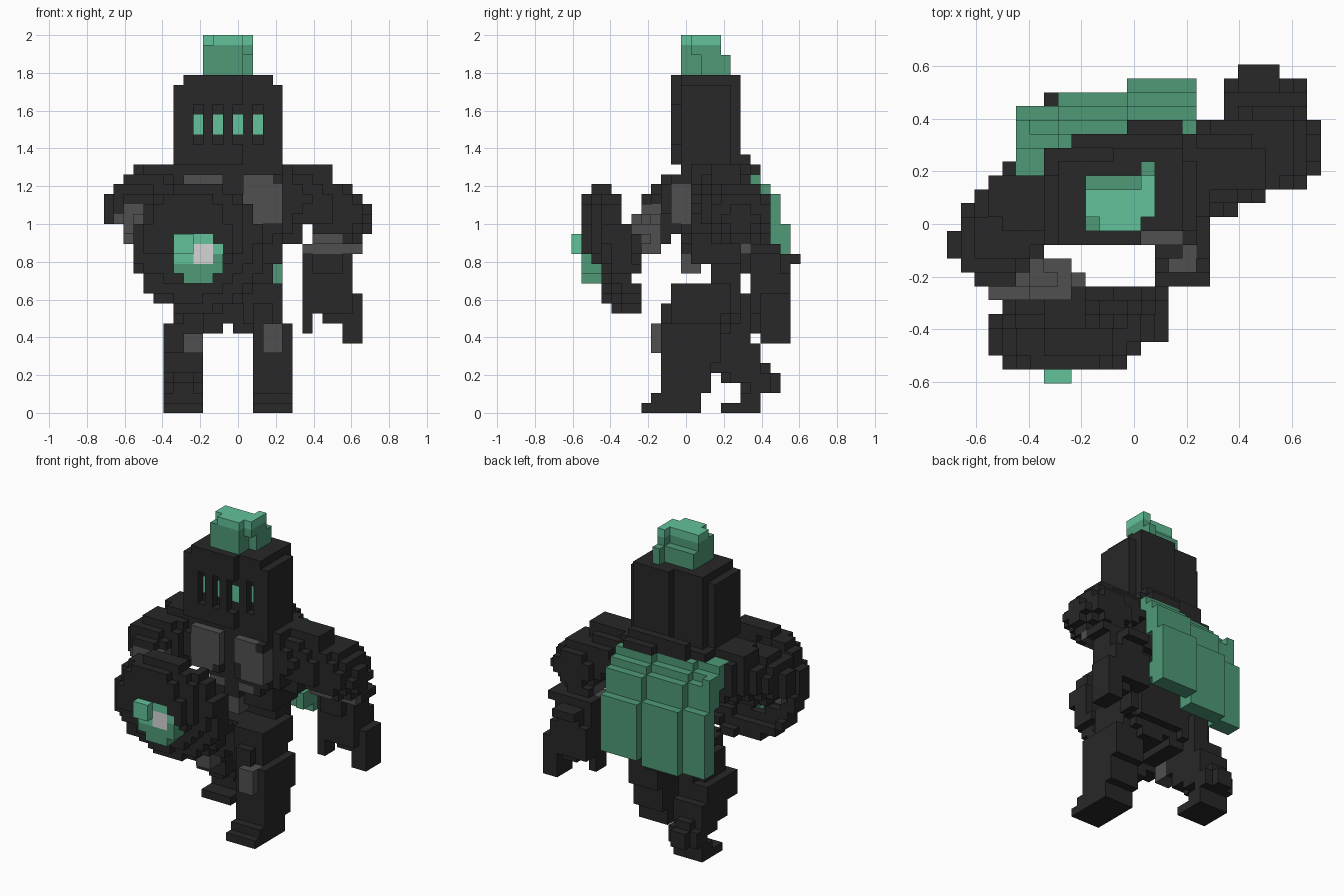
import bpy, bmesh
from mathutils import Vector

old = bpy.data.objects.get("Cube")
if old:
    bpy.data.objects.remove(old, do_unlink=True)

CELL = 1 / 19                       # one block
NX, NY, NZ = 27, 23, 38             # grid size in blocks


def material(name, col):
    m = bpy.data.materials.new(name)
    m.diffuse_color = (*col, 1)
    m.use_nodes = True
    m.node_tree.nodes["Principled BSDF"].inputs["Base Color"].default_value = (*col, 1)
    return m


MATS = [material("charcoal", (0.021, 0.021, 0.021)),
        material("steel grey", (0.08, 0.08, 0.08)),
        material("light green", (0.123, 0.54, 0.325)),
        material("deep green", (0.077, 0.32, 0.185)),
        material("pale grey", (0.66, 0.66, 0.66))]
BLACK, GREY, LIGHT, DEEP, PALE = range(5)


# --- block shapes, each returns a set of cells ---
def box(i0, i1, j0, j1, k0, k1, round_=False):
    return {(i, j, k) for i in range(i0, i1) for j in range(j0, j1) for k in range(k0, k1)
            if not (round_ and i in (i0, i1 - 1) and j in (j0, j1 - 1))}


def capsule(a, ra, b, rb):
    a, b = Vector(a), Vector(b)
    d = b - a
    out = set()
    for c in box(0, NX, 0, NY, 0, NZ):
        p = Vector(c) + Vector((.5, .5, .5))
        t = min(1, max(0, (p - a).dot(d) / d.dot(d)))
        if (p - a - d * t).length < ra + (rb - ra) * t:
            out.add(c)
    return out


parts, taken = {}, set()


def part(name, cells, colour=lambda i, j, k: BLACK):
    """Claim free cells for a part and colour them by a rule."""
    cells = cells - taken
    taken.update(cells)
    parts[name] = {c: colour(*c) for c in cells}


# --- helmet, slightly turned, with four vertical eye slits ---
SLITS = {9: 10, 11: 10, 13: 10, 15: 11}          # column: front layer
helmet = (box(7, 14, 10, 15, 25, 33) | box(8, 14, 10, 16, 25, 34) | box(14, 18, 11, 16, 25, 33)
          | box(14, 17, 11, 16, 25, 34) | box(12, 17, 16, 17, 25, 34))
for i, j in SLITS.items():
    helmet -= box(i, i + 1, j, j + 1, 27, 31)
part("helmet", helmet, lambda i, j, k:
     LIGHT if SLITS.get(i) == j - 1 and 28 <= k < 30 else BLACK)

# --- plume ---
part("plume", box(10, 14, 11, 14, 34, 37) | box(10, 14, 12, 14, 37, 38) | box(11, 14, 11, 12, 37, 38)
     | box(10, 14, 14, 15, 34, 36) | box(14, 15, 13, 16, 34, 36) | box(14, 15, 12, 15, 36, 38),
     lambda i, j, k: LIGHT if k >= 37 else DEEP)


# --- boss, then round tilted shield ---
def boss_colour(i, j, k):
    if 9 <= i < 11 and 15 <= k < 17:
        return PALE
    return LIGHT if k >= 16 or (k == 15 and i < 11) else DEEP


boss = box(7, 12, 1, 4, 13, 18) - {(i, j, k) for i in (7, 11) for j in (1, 2, 3) for k in (13, 17)}
part("shield_boss", boss | box(7, 9, 0, 1, 16, 18), boss_colour)


def in_shield(c):
    dx, dz = (c[0] - 9) / 6.5, (c[2] - 16) / 6.5
    r2 = dx * dx + dz * dz
    front = 1.2 + 2 * r2 + 0.8 * dx - 1.4 * dz
    return r2 < 1.02 and -0.5 < c[1] - front < 1.75 and c[1] >= 1


part("shield", {c for c in box(3, 16, 0, 9, 10, 23) if in_shield(c)}
     | box(5, 12, 1, 2, 16, 21) | box(4, 13, 1, 2, 16, 19))

# --- cape: three stepped panels, each set further back than the last ---
cape = set()
for i0, i1, back, low in ((5, 8, 20, 11), (8, 13, 21, 11), (13, 18, 22, 12)):
    for k0, k1, step in ((low, 19, 0), (19, 22, 1), (22, 23, 2), (23, 24, 3)):
        cape |= box(i0, i1, back - step - 2, back - step, k0, k1)
cape |= box(5, 6, 16, 19, 21, 23) | box(17, 18, 18, 20, 13, 15)
part("cape", cape, lambda i, j, k: DEEP)


# --- torso with chest and belly plates ---
def torso_colour(i, j, k):
    if j <= 11 and 19 <= k < 24 and (7 < i < 12 or 13 < i < 18):
        return BLACK if (i, k) in ((17, 23), (14, 20), (14, 19), (11, 19)) else GREY
    if j <= 12 and (k in (14, 15) and 12 <= i < 14 or k == 17 and i in (10, 11, 14, 15)):
        return GREY
    return BLACK


torso = (box(8, 19, 11, 18, 18, 25, True) | box(7, 18, 11, 17, 20, 25) | box(8, 12, 10, 12, 19, 24)
         | box(14, 18, 10, 12, 19, 24) | box(12, 14, 11, 12, 19, 23) | box(10, 18, 12, 17, 15, 18)
         | box(10, 17, 14, 17, 13, 15) | box(10, 17, 11, 12, 17, 20) | box(12, 14, 11, 13, 14, 17)
         | box(9, 17, 17, 18, 22, 26) | box(13, 17, 18, 19, 22, 25) | box(18, 20, 14, 17, 17, 19))
part("torso", torso, torso_colour)

# --- hips ---
part("hips", box(8, 18, 11, 17, 10, 13, True) | box(9, 18, 12, 16, 12, 13) | box(10, 12, 11, 16, 8, 10)
     | box(12, 13, 11, 16, 9, 10) | box(13, 16, 11, 16, 8, 10))

# --- left leg, stepping forward ---
left_leg = (box(15, 19, 7, 13, 0, 1) | box(15, 19, 8, 13, 1, 2) | box(15, 19, 9, 14, 2, 6)
            | box(15, 19, 9, 15, 5, 9) | box(16, 18, 8, 9, 6, 9) | box(14, 18, 9, 16, 9, 11, True)
            | box(14, 18, 10, 16, 11, 13))
part("left_leg", left_leg, lambda i, j, k:
     GREY if j <= 9 and 6 <= k < 9 and i in (16, 17) else BLACK)

# --- right leg, trailing with the heel raised ---
right_leg = (box(6, 10, 15, 19, 0, 1) | box(6, 10, 17, 19, 1, 2) | box(6, 10, 17, 21, 2, 4, True)
             | box(6, 10, 15, 20, 3, 5, True) | box(6, 10, 14, 19, 4, 7) | box(6, 10, 12, 18, 6, 9)
             | box(8, 10, 11, 12, 6, 8) | box(7, 11, 12, 18, 9, 12, True))
part("right_leg", right_leg, lambda i, j, k:
     GREY if j <= 12 and 6 <= k < 8 and i in (8, 9) else BLACK)

# --- left arm, swung out and back ---
part("left_forearm", box(20, 25, 18, 22, 10, 14) | box(20, 25, 17, 22, 14, 16, True)
     | box(21, 24, 22, 23, 15, 16) | box(21, 24, 15, 20, 17, 18) | box(20, 26, 17, 21, 16, 17),
     lambda i, j, k: GREY if k >= 16 and (j <= 17 or i <= 21 and j < 19) else BLACK)
part("left_upper_arm", (capsule((19, 15.3, 21.8), 3.2, (23.7, 17, 19.8), 3.2)
     | box(18, 23, 14, 17, 23, 25)) - box(20, 21, 12, 23, 17, 19))
part("left_hand", box(20, 26, 19, 22, 10, 12) | box(24, 26, 19, 22, 7, 10) | box(22, 24, 19, 21, 9, 10)
     | box(20, 21, 18, 20, 8, 11))

# --- right arm, reaching forward behind the shield ---
part("right_forearm", (capsule((3.6, 8.6, 19.3), 2.2, (7.8, 7.4, 17.3), 1.8) - box(6, 10, 9, 11, 15, 20))
     | box(2, 5, 7, 8, 18, 21) | box(3, 5, 6, 7, 18, 20),
     lambda i, j, k: GREY if j < 9 else BLACK)
part("right_hand", capsule((8.2, 6.3, 17), 1.6, (8.5, 4.3, 16.5), 1.6))
part("right_upper_arm", capsule((6.2, 13.2, 21.7), 3.4, (3.4, 10.2, 20.9), 3.05)
     | box(3, 8, 12, 15, 23, 25) | box(0, 1, 9, 11, 19, 20) | box(0, 1, 9, 11, 21, 22))

# --- turn cells into meshes, keeping only the outer skin ---
SIDES = [((1, 0, 0), ((1, 0, 0), (1, 1, 0), (1, 1, 1), (1, 0, 1))),
         ((-1, 0, 0), ((0, 0, 0), (0, 0, 1), (0, 1, 1), (0, 1, 0))),
         ((0, 1, 0), ((0, 1, 0), (0, 1, 1), (1, 1, 1), (1, 1, 0))),
         ((0, -1, 0), ((0, 0, 0), (1, 0, 0), (1, 0, 1), (0, 0, 1))),
         ((0, 0, 1), ((0, 0, 1), (1, 0, 1), (1, 1, 1), (0, 1, 1))),
         ((0, 0, -1), ((0, 0, 0), (0, 1, 0), (1, 1, 0), (1, 0, 0)))]

for name, cells in parts.items():
    bm = bmesh.new()
    verts = {}
    used = sorted(set(cells.values()))
    for c, mat in cells.items():
        for n, corners in SIDES:
            if tuple(a + b for a, b in zip(c, n)) in taken:
                continue
            quad = []
            for o in corners:
                p = tuple(a + b for a, b in zip(c, o))
                if p not in verts:
                    verts[p] = bm.verts.new(((p[0] - NX / 2) * CELL, (p[1] - NY / 2) * CELL, p[2] * CELL))
                quad.append(verts[p])
            bm.faces.new(quad).material_index = used.index(mat)
    mesh = bpy.data.meshes.new(name)
    bm.to_mesh(mesh)
    bm.free()
    for m in used:
        mesh.materials.append(MATS[m])
    bpy.context.collection.objects.link(bpy.data.objects.new(name, mesh))
